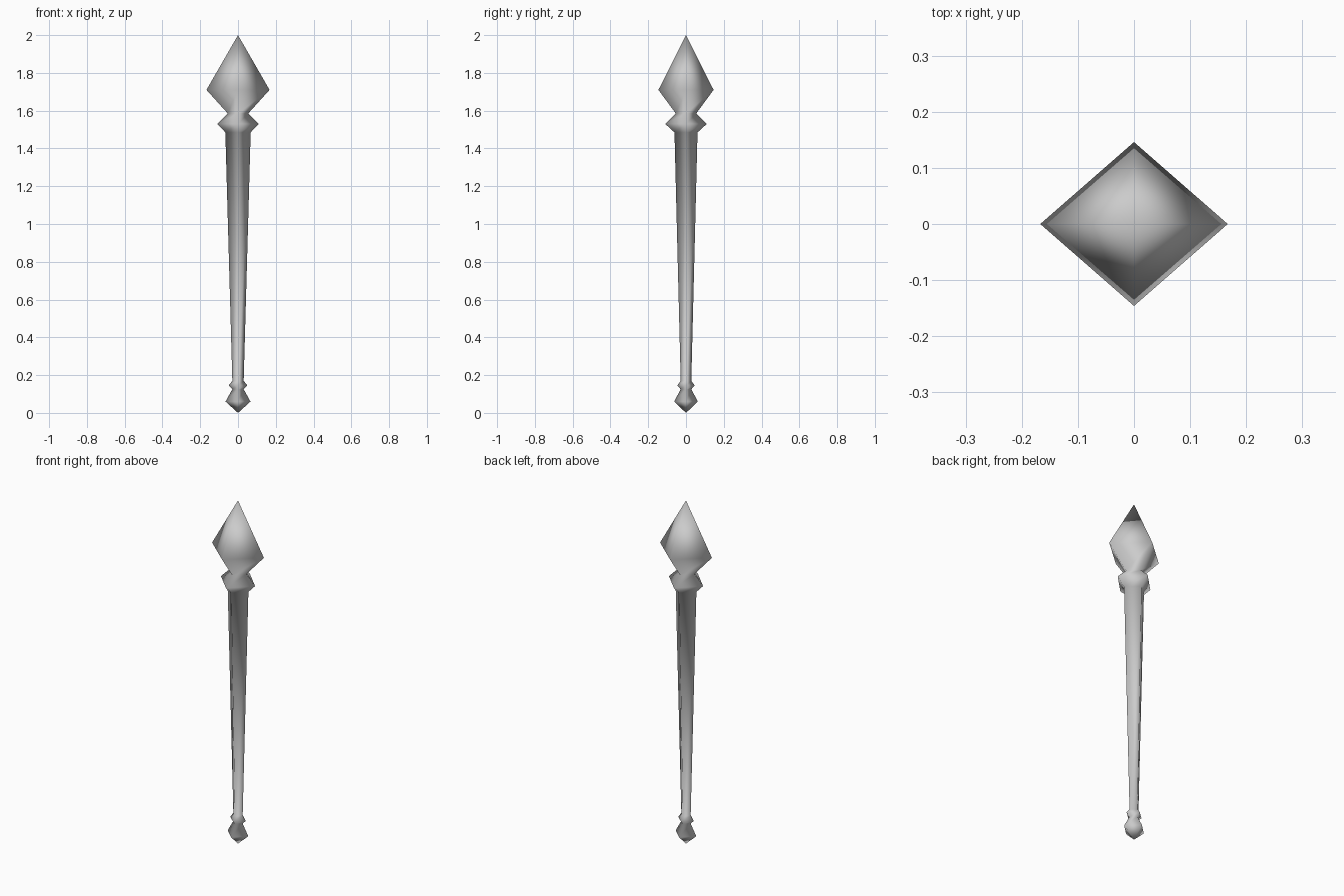
import bpy
import bmesh

cube = bpy.data.objects.get("Cube")
if cube:
    bpy.data.objects.remove(cube, do_unlink=True)

# Plain grey metal
grey = bpy.data.materials.new("grey")
grey.use_nodes = True
colour = (0.6, 0.6, 0.6, 1)
grey.diffuse_color = colour
grey.node_tree.nodes["Principled BSDF"].inputs["Base Color"].default_value = colour

# Rings of the mace from pommel to head: height, half width in x, half width in y
rings = [
    (0.06, 0.066, 0.063),    # pommel
    (0.125, 0.03, 0.028),    # pommel neck
    (0.145, 0.05, 0.046),    # lower ring
    (0.17, 0.03, 0.028),     # shaft foot
    (1.485, 0.067, 0.061),   # shaft top
    (1.53, 0.11, 0.11),      # collar
    (1.585, 0.054, 0.054),   # head neck
    (1.71, 0.167, 0.146),    # head
]


def diamond_ring(bm, z, rx, ry):
    return [bm.verts.new((x * rx, y * ry, z))
            for x, y in ((1, 0), (0, 1), (-1, 0), (0, -1))]


# Four-sided body, joined ring by ring and closed with a point at each end
bm = bmesh.new()
loops = [diamond_ring(bm, *ring) for ring in rings]
bottom = bm.verts.new((0, 0, 0))
tip = bm.verts.new((0, 0, 2))
for i in range(4):
    j = (i + 1) % 4
    for low, high in zip(loops, loops[1:]):
        bm.faces.new((low[i], low[j], high[j], high[i]))
    bm.faces.new((loops[0][j], loops[0][i], bottom))
    bm.faces.new((loops[-1][i], loops[-1][j], tip))
bmesh.ops.recalc_face_normals(bm, faces=bm.faces[:])
for face in bm.faces:
    face.smooth = True

mesh = bpy.data.meshes.new("sceptre")
bm.to_mesh(mesh)
bm.free()
mesh.materials.append(grey)
sceptre = bpy.data.objects.new("sceptre", mesh)
bpy.context.collection.objects.link(sceptre)
